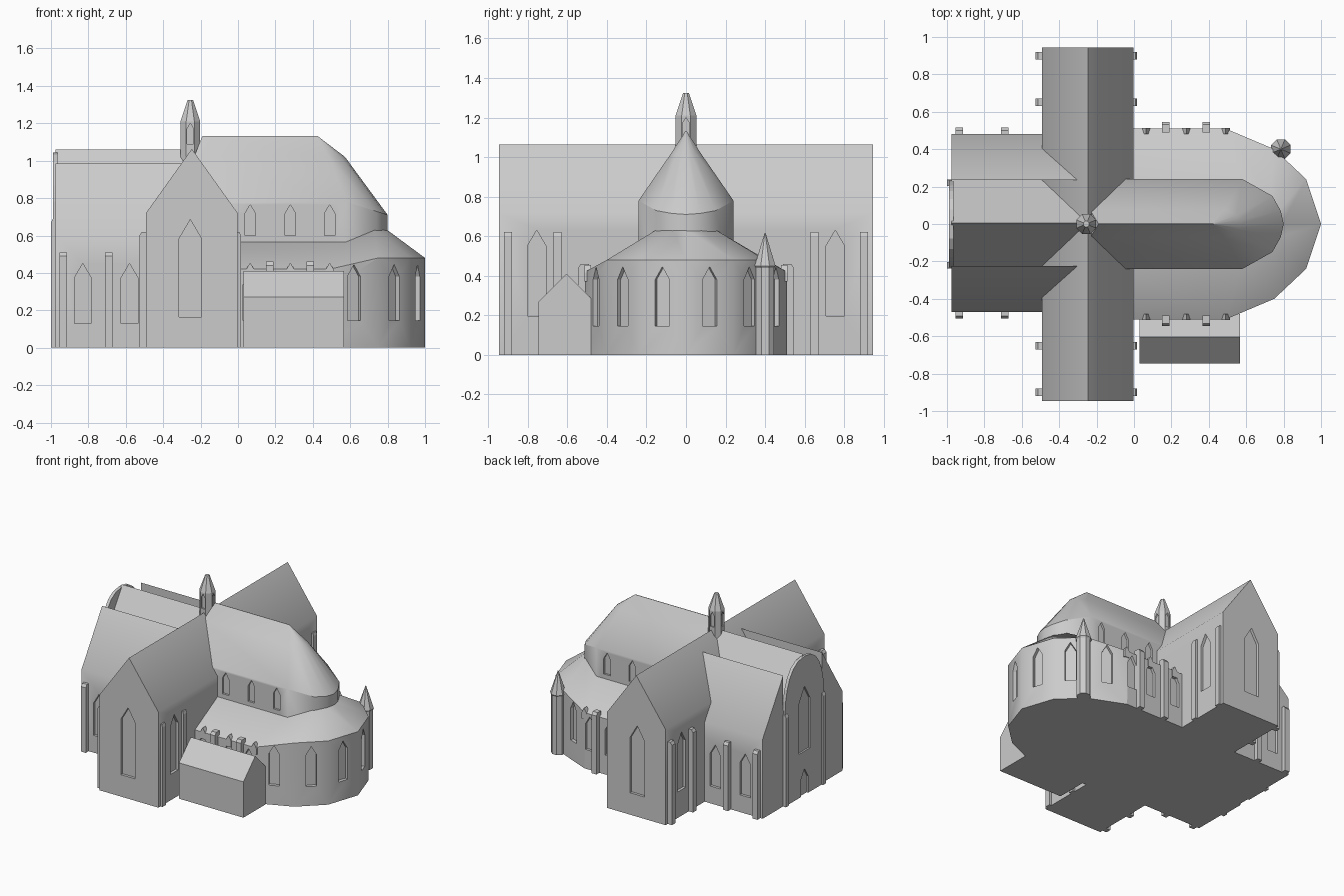
import bpy, bmesh
from math import sin, cos, pi, radians

if "Cube" in bpy.data.objects:
    bpy.data.objects.remove(bpy.data.objects["Cube"])

stone = bpy.data.materials.new("grey_stone")
stone.diffuse_color = (0.6, 0.6, 0.6, 1)
stone.use_nodes = True
stone.node_tree.nodes["Principled BSDF"].inputs["Base Color"].default_value = stone.diffuse_color


def solid(name, parts, smooth=None):
    """Each part is a list of equal-length rings of 3D points, skinned and capped."""
    bm = bmesh.new()
    for rings in parts:
        vs = [[bm.verts.new(p) for p in r] for r in rings]
        n = len(vs[0])
        for a, b in zip(vs, vs[1:]):
            for i in range(n):
                j = (i + 1) % n
                bm.faces.new((a[i], a[j], b[j], b[i]))
        bm.faces.new(vs[0][::-1])
        bm.faces.new(vs[-1])
    bmesh.ops.remove_doubles(bm, verts=bm.verts, dist=1e-5)
    bmesh.ops.recalc_face_normals(bm, faces=bm.faces)
    me = bpy.data.meshes.new(name)
    bm.to_mesh(me)
    bm.free()
    me.materials.append(stone)
    ob = bpy.data.objects.new(name, me)
    bpy.context.collection.objects.link(ob)
    if smooth:
        bpy.ops.object.select_all(action='DESELECT')
        ob.select_set(True)
        bpy.context.view_layer.objects.active = ob
        bpy.ops.object.shade_smooth_by_angle(angle=radians(smooth))
    return ob


def block(pts, x, y, deg, n0, n1):
    """Extrude a (sideways, z) profile from n0 to n1 along the direction deg."""
    c, s = cos(radians(deg)), sin(radians(deg))
    return [[(x - s * u + c * n, y + c * u + s * n, z) for u, z in pts] for n in (n0, n1)]


def lancet(x, y, deg, w, z0, z1, n0=-0.02, n1=0.03):
    h, zs = w / 2, z1 - 0.85 * w
    return block([(-h, z0), (h, z0), (h, zs), (0, z1), (-h, zs)], x, y, deg, n0, n1)


def buttress(x, y, deg, h, out=0.035, w=0.04):
    pts = [(-0.02, 0), (out, 0), (out, h - 0.02), (out * 0.6, h), (-0.02, h)]
    return block(pts, x, y, deg - 90, -w / 2, w / 2)


def cut(ob, parts):
    cutter = solid(ob.name + "_cutter", parts)
    cutter.hide_render = True
    mod = ob.modifiers.new("windows", 'BOOLEAN')
    mod.object, mod.operation, mod.solver = cutter, 'DIFFERENCE', 'EXACT'
    bpy.context.view_layer.objects.active = ob
    bpy.ops.object.modifier_apply(modifier=mod.name)
    bpy.data.objects.remove(cutter)


def mirror_plan(half):
    return half + [(x, -y) for x, y in half[-2::-1]]


def mirror_profile(half):
    return half + [(-u, z) for u, z in half[-2::-1]]


def spire(x, y, levels):
    return [[(x + r * cos(pi / 8 + i * pi / 4), y + r * sin(pi / 8 + i * pi / 4), z)
             for i in range(8)] for r, z in levels]


# Nave: aisle roofs rising beside a sunken central gable
half = [(0.475, 0), (0.475, 0.6), (0.23, 0.985), (0.23, 0.72), (0, 1.06)]
nave = solid("nave", [block(mirror_profile(half), 0, 0.005, 0, -0.975, -0.26)], 40)
cut(nave, [lancet(x, 0.005 + s * 0.475, s * 90, 0.09, 0.13, 0.45)
           for x in (-0.83, -0.58) for s in (1, -1)])
solid("nave_buttresses", [buttress(x, 0.005 + s * 0.475, s * 90, 0.51)
                          for x in (-0.935, -0.69) for s in (1, -1)])

# West front: pointed arch slab with window and door
arch = [(0.232, 0)] + [(0.232 * cos(t * pi / 12) ** 0.8, 0.69 + 0.355 * sin(t * pi / 12))
                       for t in range(6)] + [(0, 1.045)]
west = solid("west_front", [block(mirror_profile(arch), 0, 0, 0, -0.988, -0.965)])
cut(west, [lancet(-0.988, 0, 180, 0.13, 0.33, 0.82, -0.015),
           lancet(-0.988, 0, 180, 0.09, -0.01, 0.2, -0.015)])
solid("west_buttresses", [buttress(-0.975, s * 0.22, 180, 0.69, 0.025, 0.035) for s in (1, -1)])

# Transept
gable = [(-0.245, 0), (0.245, 0), (0.245, 0.72), (0, 1.063), (-0.245, 0.72)]
transept = solid("transept", [block(gable, -0.247, 0, 90, -0.945, 0.945)], 40)
cut(transept, [lancet(-0.255, s * 0.945, s * 90, 0.12, 0.165, 0.685) for s in (1, -1)] +
    [lancet(x, s * 0.755, d, 0.095, 0.195, 0.63)
     for x, d in ((-0.492, 180), (-0.002, 0)) for s in (1, -1)])
solid("transept_buttresses", [buttress(x, s * y, d, 0.62, o) for x, d, o in
      ((-0.492, 180, 0.035), (-0.002, 0, 0.017)) for y in (0.65, 0.9) for s in (1, -1)])

# Choir with hipped polygonal end, lofted towards a hair-thin ridge
inner = mirror_plan([(-0.26, 0.24), (0.58, 0.24), (0.74, 0.15), (0.785, 0.07), (0.8, 0)])


def choir_ring(kx, ky, z, west_x):
    return [(0.42 + (x - 0.42) * kx if x > 0 else west_x, y * ky, z) for x, y in inner]


eave = [(x, y, 0.78 - 0.07 * max(0, (x - 0.58) / 0.22)) for x, y in inner]
choir = solid("choir", [[choir_ring(1, 1, 0.3, -0.26), eave, choir_ring(0.4, 0.31, 1.02, -0.235),
                         choir_ring(0.01, 0.008, 1.133, -0.19)]], 35)
cut(choir, [lancet(x, s * 0.24, s * 90, 0.055, 0.6, 0.765, -0.015)
            for x in (0.065, 0.28, 0.49) for s in (1, -1)])

# Ambulatory around the choir
outer = mirror_plan([(-0.1, 0.51), (0.49, 0.51), (0.75, 0.4), (0.92, 0.24), (1, 0)])
core = mirror_plan([(-0.1, 0.23), (0.57, 0.23), (0.73, 0.145), (0.775, 0.07), (0.79, 0)])
amb = solid("ambulatory", [[
    [(x, y, 0) for x, y in outer],
    [(x, y, 0.42 if x < 0.6 else 0.48) for x, y in outer],
    [(x, y, 0.572 if x < 0.6 else 0.635) for x, y in core]]], 40)
wins = [lancet(x, s * 0.51, s * 90, 0.075, 0.145, 0.4) for x in (0.065, 0.28, 0.445) for s in (1, -1)]
for x, y, d in ((0.62, 0.455, 67), (0.835, 0.32, 43.3), (0.96, 0.12, 18.4)):
    wins += [lancet(x, s * y, s * d, 0.075, 0.145, 0.445, -0.025) for s in (1, -1)]
cut(amb, wins)
solid("window_gables", [lancet(x, s * 0.51, s * 90, 0.045, 0.37, 0.455, -0.03, 0.003)
                        for x in (0.065, 0.28, 0.49) for s in (1, -1)])
solid("choir_buttresses", [buttress(x, s * 0.51, s * 90, 0.46) for x in (0.17, 0.385) for s in (1, -1)])

# South annex
solid("annex", [block([(-0.745, 0), (-0.48, 0), (-0.48, 0.285), (-0.605, 0.41), (-0.745, 0.27)],
                      0, 0, 0, 0.03, 0.567)])

# Stair turret and crossing spire
solid("stair_turret", [spire(0.785, 0.4, [(0.05, 0), (0.05, 0.44), (0.057, 0.45), (0.003, 0.615)])])
fleche = solid("crossing_spire", [spire(-0.255, 0, [(0.057, 0.95), (0.057, 1.21), (0.016, 1.325)])])
cut(fleche, [lancet(-0.255 + 0.0527 * cos(radians(d)), 0.0527 * sin(radians(d)), d, 0.034, 1.09, 1.2, -0.01)
             for d in range(0, 360, 90)])
